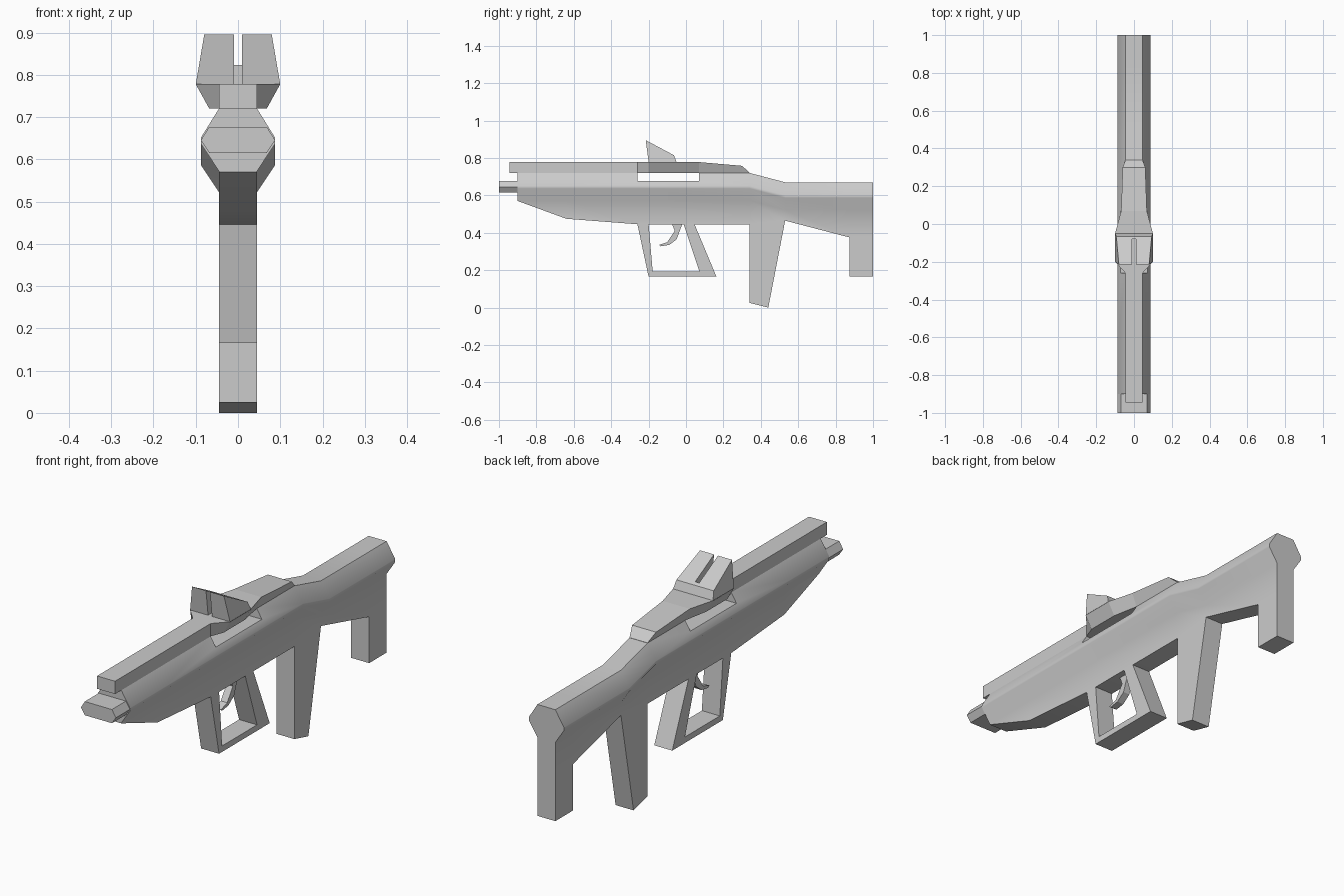
import bpy, bmesh, math

if "Cube" in bpy.data.objects:
    bpy.data.objects.remove(bpy.data.objects["Cube"])


def finish(name, bm, smooth=False):
    bmesh.ops.recalc_face_normals(bm, faces=bm.faces)
    me = bpy.data.meshes.new(name)
    bm.to_mesh(me)
    bm.free()
    ob = bpy.data.objects.new(name, me)
    bpy.context.collection.objects.link(ob)
    if smooth:
        bpy.context.view_layer.objects.active = ob
        ob.select_set(True)
        bpy.ops.object.shade_smooth_by_angle(angle=math.radians(40))
        ob.select_set(False)
    return ob


def loft(name, sections, smooth=False):
    """Skin between (y, half-outline) sections; the half-outline is mirrored in x."""
    bm = bmesh.new()
    rings = []
    for y, half in sections:
        pts = half + [(-x, z) for x, z in reversed(half)]
        rings.append([bm.verts.new((x, y, z)) for x, z in pts])
    n = len(rings[0])
    for a, b in zip(rings, rings[1:]):
        for i in range(n):
            j = (i + 1) % n
            bm.faces.new((a[i], a[j], b[j], b[i]))
    bm.faces.new(rings[0])
    bm.faces.new(rings[-1])
    return finish(name, bm, smooth)


def prism(name, profile, x0, x1, smooth=False):
    """Extrude a (y, z) side profile from x0 to x1."""
    bm = bmesh.new()
    face = bm.faces.new([bm.verts.new((x0, y, z)) for y, z in profile])
    ext = bmesh.ops.extrude_face_region(bm, geom=[face])
    new = [v for v in ext["geom"] if isinstance(v, bmesh.types.BMVert)]
    bmesh.ops.translate(bm, verts=new, vec=(x1 - x0, 0, 0))
    return finish(name, bm, smooth)


W = 0.045

# Main body: ridged section, stepping down toward the stock
def body_section(top, bottom):
    ridge = top - 0.075
    return [(W, top), (0.088, ridge + 0.006), (0.088, ridge - 0.008),
            (W, top - 0.148), (W, bottom)]

stations = [(-0.9, 0.72, 0.57), (-0.64, 0.72, 0.475), (-0.25, 0.72, 0.445),
            (0.34, 0.72, 0.445), (0.53, 0.67, 0.465), (0.875, 0.67, 0.375),
            (1.0, 0.67, 0.375)]
body = loft("main_body", [(y, body_section(t, b)) for y, t, b in stations], True)

# Window under the top rail
cutter = prism("window_cutter", [(-0.26, 0.678), (0.07, 0.678), (0.07, 0.75), (-0.26, 0.75)], -0.2, 0.2)
cutter.hide_render = True
cutter.hide_viewport = True
mod = body.modifiers.new("window", 'BOOLEAN')
mod.object = cutter
mod.operation = 'DIFFERENCE'
mod.solver = 'EXACT'
body.modifiers.move(len(body.modifiers) - 1, 0)

# Barrel tip
tip = [(0.068, 0.677), (0.088, 0.645), (0.068, 0.615)]
loft("barrel_tip", [(-1.0, tip), (-0.88, tip)])

# Top rail and flared sight base
rail = [(W, 0.778), (W, 0.72)]
loft("top_rail", [(-0.945, rail), (-0.25, rail)])
base = [(-0.26, W, W, 0.778), (-0.2, 0.1, 0.068, 0.778), (-0.05, 0.1, 0.068, 0.778),
        (0.07, 0.068, W, 0.778), (0.3, 0.06, W, 0.758), (0.34, W, W, 0.721)]
loft("sight_base", [(y, [(wt, zt), (wb, 0.72)]) for y, wt, wb, zt in base])

# Slotted sight: tapered prongs joined by a low wall at the back
sight = [(-0.2, 0.777), (-0.215, 0.895), (-0.065, 0.815), (-0.05, 0.777)]
for side, label in ((-1, "left"), (1, "right")):
    prong = prism("sight_prong_" + label, sight, side * 0.01, side * 0.1)
    for v in prong.data.vertices:
        if abs(v.co.x) > 0.05:
            v.co.x = side * (0.1 - 0.17 * (v.co.z - 0.777))
prism("sight_back_wall", [(-0.08, 0.777), (-0.08, 0.823), (-0.065, 0.815), (-0.05, 0.777)], -0.01, 0.01)

# Trigger guard loop
prism("trigger_guard", [(-0.26, 0.447), (-0.2, 0.165), (0.163, 0.165), (0.045, 0.447),
                        (-0.013, 0.447), (0.072, 0.192), (-0.178, 0.192), (-0.2, 0.447)], -W, W)

# Trigger
prism("trigger", [(-0.075, 0.447), (-0.06, 0.41), (-0.1, 0.35), (-0.145, 0.335), (-0.135, 0.328),
                  (-0.09, 0.335), (-0.05, 0.365), (-0.02, 0.447)], -0.016, 0.016)

# Magazine and stock leg
prism("magazine", [(0.34, 0.445), (0.34, 0.025), (0.44, 0.0), (0.53, 0.465)], -W, W)
prism("stock_leg", [(0.875, 0.375), (0.875, 0.165), (1.0, 0.165), (1.0, 0.375)], -W, W)
